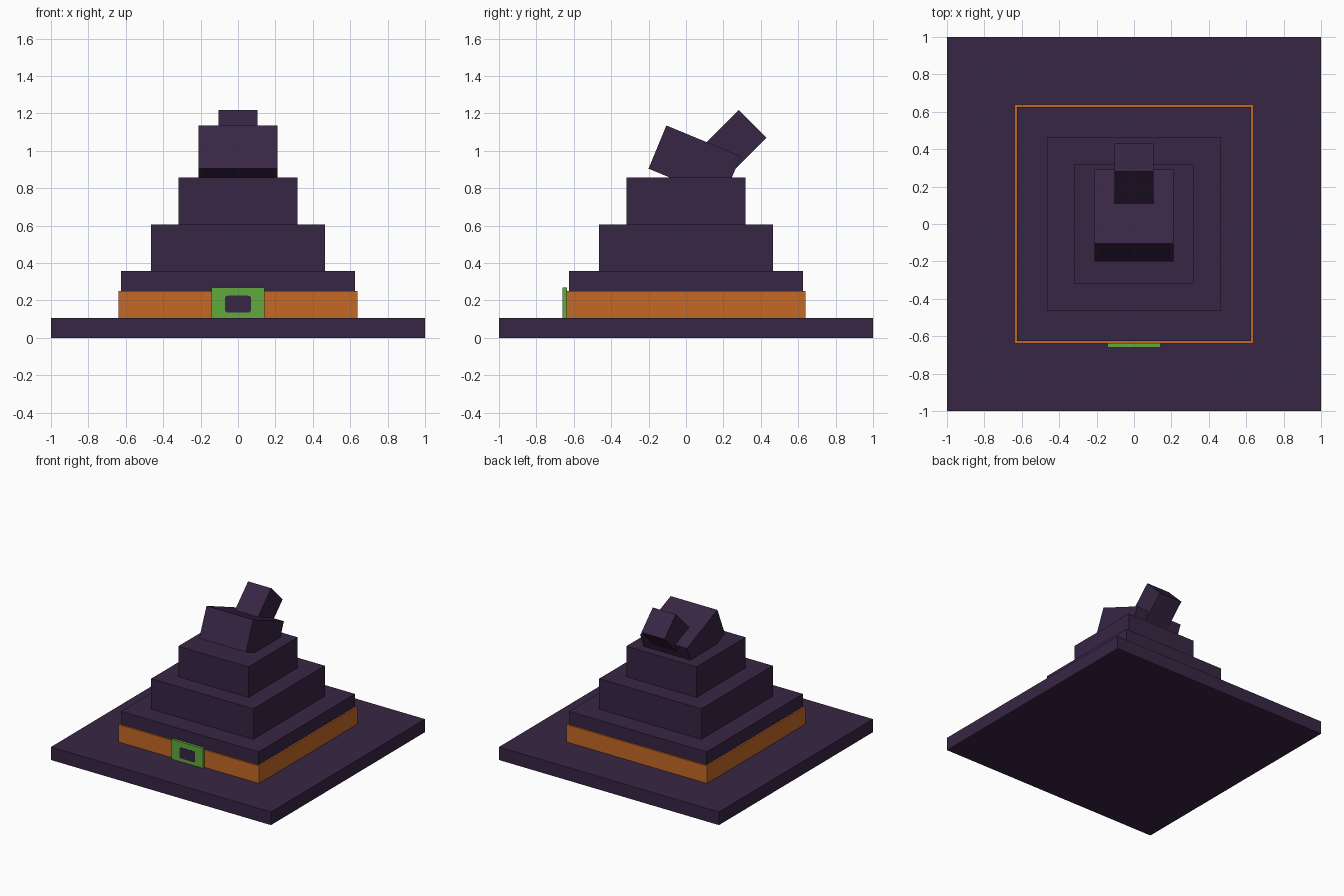
import bpy
import bmesh
import math

if "Cube" in bpy.data.objects:
    bpy.data.objects.remove(bpy.data.objects["Cube"])


def material(name, rgb):
    m = bpy.data.materials.new(name)
    m.diffuse_color = (*rgb, 1)
    m.use_nodes = True
    m.node_tree.nodes["Principled BSDF"].inputs["Base Color"].default_value = m.diffuse_color
    return m


purple = material("dark purple", (0.039, 0.019, 0.058))
orange = material("orange", (0.56, 0.14, 0.019))
green = material("green", (0.122, 0.40, 0.043))


def box(name, size, center, mat, tilt=0, corner=0):
    """Box with optional tilt about x and rounded corners along y."""
    bm = bmesh.new()
    bmesh.ops.create_cube(bm, size=1)
    bmesh.ops.scale(bm, vec=size, verts=bm.verts)
    if corner:
        edges = [e for e in bm.edges
                 if abs(e.verts[0].co.y - e.verts[1].co.y) > 1e-5]
        bmesh.ops.bevel(bm, geom=edges, offset=corner, segments=3,
                        profile=0.5, affect='EDGES')
    mesh = bpy.data.meshes.new(name)
    bm.to_mesh(mesh)
    bm.free()
    mesh.materials.append(mat)
    obj = bpy.data.objects.new(name, mesh)
    obj.location = center
    obj.rotation_euler.x = math.radians(tilt)
    bpy.context.collection.objects.link(obj)
    return obj


# Square brim and stacked crown tiers: half width, bottom, top
tiers = [("brim", 1.0, 0.0, 0.107),
         ("lower_crown", 0.625, 0.107, 0.357),
         ("middle_crown", 0.464, 0.357, 0.607),
         ("upper_crown", 0.319, 0.607, 0.857)]
for name, half, low, high in tiers:
    box(name, (2 * half, 2 * half, high - low), (0, 0, (low + high) / 2), purple)

# Bent tip
box("bent_crown", (0.425, 0.43, 0.25), (0, 0.046, 0.9375), purple, tilt=-22.5)
box("tip", (0.21, 0.21, 0.25), (0, 0.267, 1.055), purple, tilt=-45)

# Hat band
box("band", (1.276, 1.276, 0.143), (0, 0, 0.1785), orange)

# Buckle with a dark opening
box("buckle", (0.286, 0.022, 0.163), (0, -0.648, 0.1885), green)
box("buckle_opening", (0.14, 0.004, 0.09), (0, -0.6585, 0.18), purple, corner=0.014)
